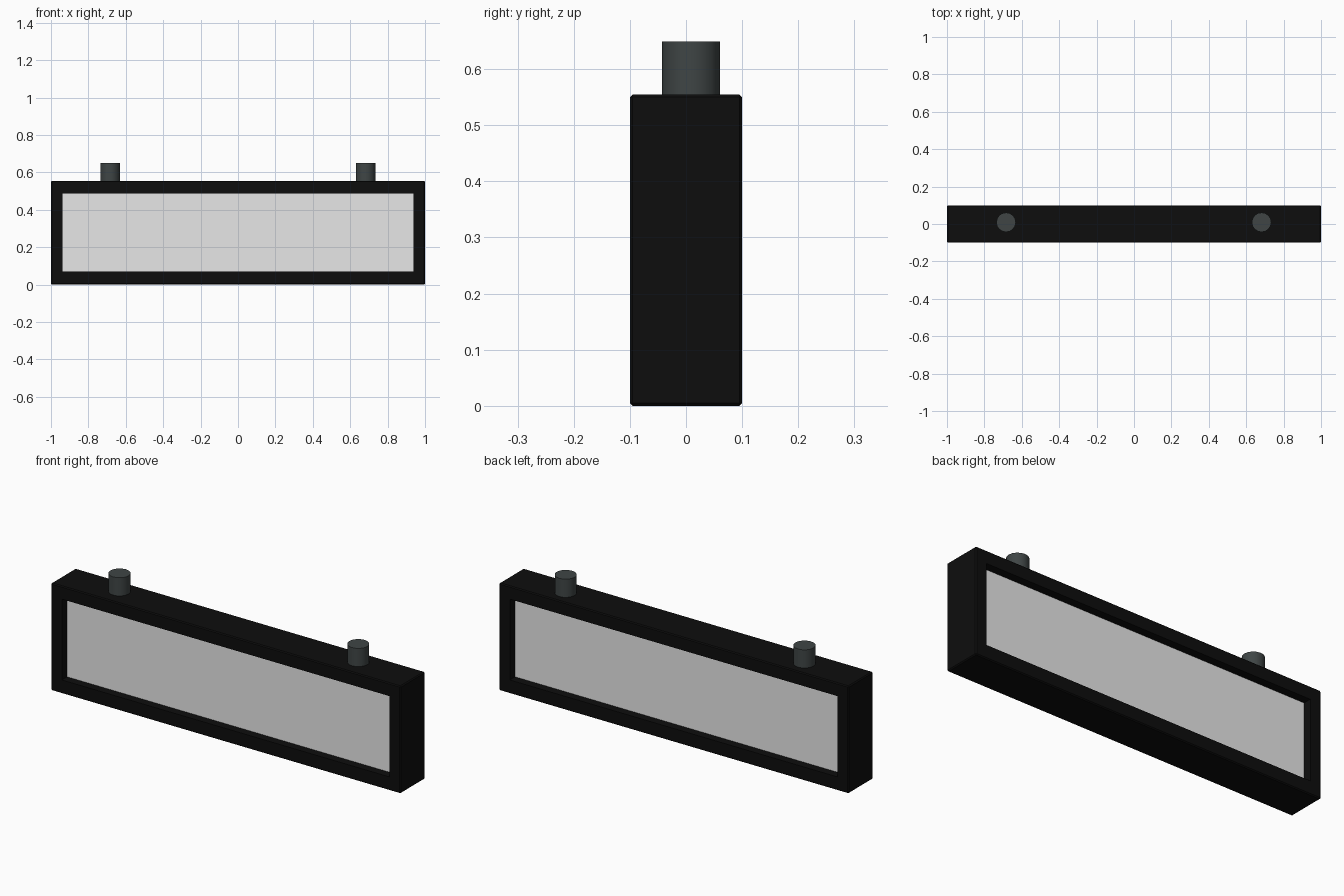
import bpy, bmesh
from mathutils import Matrix, Vector

if "Cube" in bpy.data.objects:
    bpy.data.objects.remove(bpy.data.objects["Cube"])


def material(name, rgb):
    m = bpy.data.materials.new(name)
    m.diffuse_color = (*rgb, 1)
    m.use_nodes = True
    m.node_tree.nodes["Principled BSDF"].inputs["Base Color"].default_value = m.diffuse_color
    return m


black = material("black casing", (0.004, 0.004, 0.004))
screen = material("pale panel", (0.8, 0.8, 0.8))
metal = material("dark grey metal", (0.05, 0.06, 0.06))


def make_object(name, bm, mats):
    me = bpy.data.meshes.new(name)
    bm.to_mesh(me)
    bm.free()
    for m in mats:
        me.materials.append(m)
    ob = bpy.data.objects.new(name, me)
    bpy.context.collection.objects.link(ob)
    return ob


# Casing with a recessed pale panel on front and back
W, D, H = 2.0, 0.2, 0.555
RECESS = 0.043
bm = bmesh.new()
bmesh.ops.create_cube(bm, size=1, matrix=Matrix.Translation((0, 0, H / 2)) @ Matrix.Diagonal((W, D, H, 1)))
bmesh.ops.bevel(bm, geom=bm.edges[:], offset=0.005, segments=1, affect='EDGES')
bm.normal_update()
for face in [f for f in bm.faces if abs(f.normal.y) > 0.99]:
    side = 1 if face.normal.y > 0 else -1
    # frame face, then the walls of the recess
    bmesh.ops.inset_region(bm, faces=[face], thickness=0.055)
    for v in face.verts:
        v.co.x = 0.938 if v.co.x > 0 else -0.938
        v.co.z = 0.488 if v.co.z > H / 2 else 0.07
    new = bmesh.ops.extrude_discrete_faces(bm, faces=[face])["faces"][0]
    for v in new.verts:
        v.co.y -= side * RECESS
    new.material_index = 1
bmesh.ops.recalc_face_normals(bm, faces=bm.faces[:])
make_object("casing", bm, [black, screen])

# Two short hanging posts on top
for label, x in (("left", -0.684), ("right", 0.682)):
    bm = bmesh.new()
    bmesh.ops.create_cone(bm, cap_ends=True, segments=16, radius1=0.052, radius2=0.052, depth=0.12,
                          matrix=Matrix.Translation((x, 0.009, 0.589)))
    for f in bm.faces:
        f.smooth = True
    for e in bm.edges:
        e.smooth = e.calc_face_angle(0) < 0.6
    make_object(label + "_post", bm, [metal])
